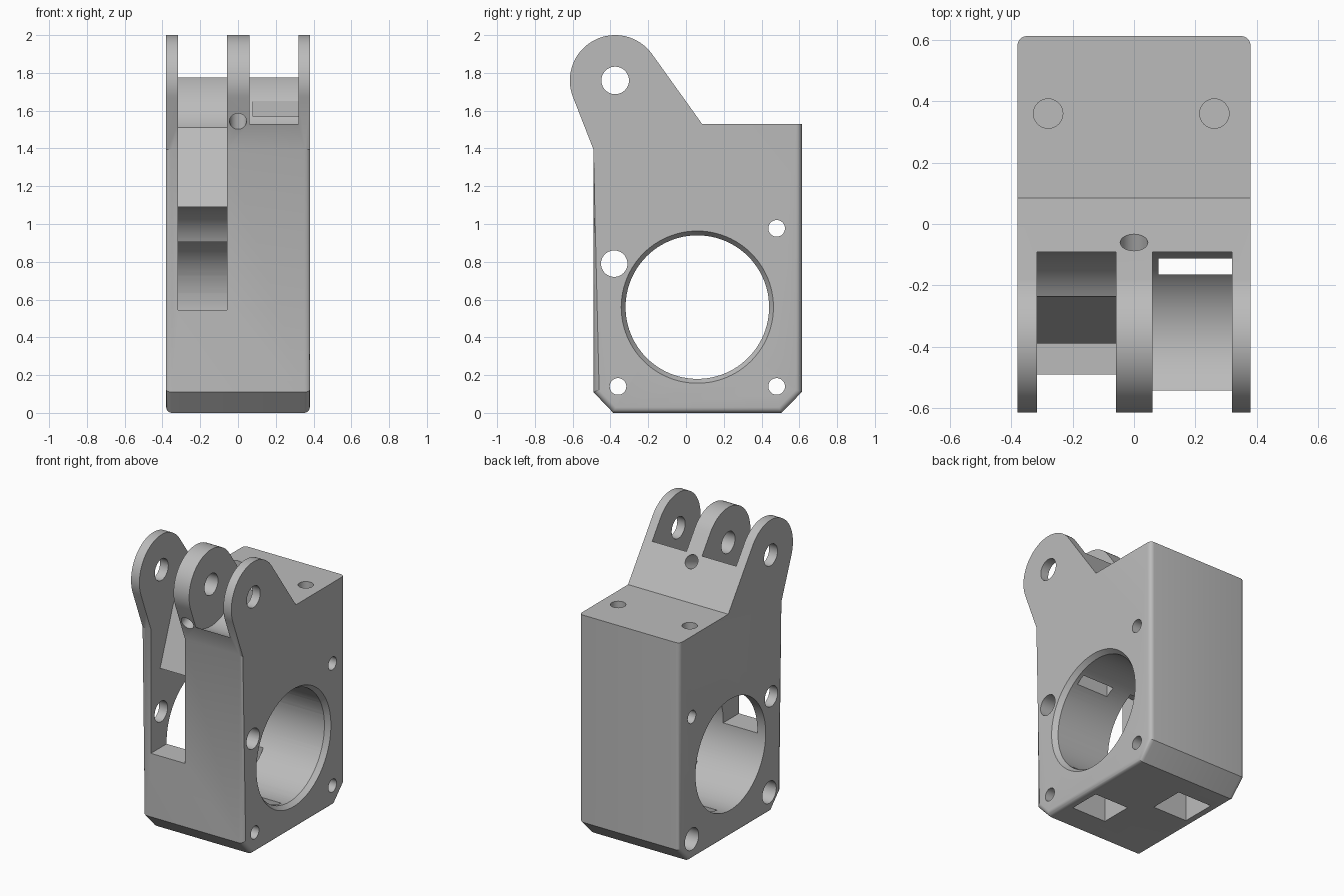
import bpy, bmesh, math
from mathutils import Vector

cube = bpy.data.objects.get("Cube")
if cube:
    bpy.data.objects.remove(cube, do_unlink=True)

grey = bpy.data.materials.new("plain grey")
grey.use_nodes = True
COLOUR = (0.5, 0.5, 0.5, 1)
grey.diffuse_color = COLOUR
grey.node_tree.nodes["Principled BSDF"].inputs["Base Color"].default_value = COLOUR

HALF = 0.38                 # half of the body width
PIVOT = (-0.375, 1.76)      # lug pivot in y, z
BORE = (0.06, 0.56)         # large bore centre in y, z
BOLT = (-0.38, 0.79)        # idler bolt in y, z
LEFT_SLOT = (0.06, 0.32)
RIGHT_SLOT = (-0.317, -0.058)


def arc(centre, r, start, end, steps):
    """Points on an arc in the y, z plane, angles in degrees."""
    angles = [math.radians(start + (end - start) * i / steps) for i in range(steps + 1)]
    return [(centre[0] + r * math.cos(a), centre[1] + r * math.sin(a)) for a in angles]


def make_object(name, bm):
    bmesh.ops.recalc_face_normals(bm, faces=bm.faces)
    mesh = bpy.data.meshes.new(name)
    bm.to_mesh(mesh)
    bm.free()
    mesh.materials.append(grey)
    obj = bpy.data.objects.new(name, mesh)
    bpy.context.collection.objects.link(obj)
    return obj


def extrude_profile(points, x0, x1):
    """Extrude a y, z profile along x."""
    bm = bmesh.new()
    face = bm.faces.new([bm.verts.new((x0, y, z)) for y, z in points])
    out = bmesh.ops.extrude_face_region(bm, geom=[face])
    moved = [v for v in out["geom"] if isinstance(v, bmesh.types.BMVert)]
    bmesh.ops.translate(bm, verts=moved, vec=(x1 - x0, 0, 0))
    return bm


# Body with lug outline
profile = [(-0.385, 0), (0.505, 0), (0.613, 0.11), (0.613, 1.53), (0.085, 1.53)]
profile += arc(PIVOT, 0.24, 35.6, 201.5, 40)
profile += [(-0.49, 1.395), (-0.49, 0.11)]
bm = extrude_profile(profile, -HALF, HALF)


def is_rounded(edge):
    a, b = (v.co for v in edge.verts)
    if abs(a.x - b.x) > 0.01:
        return False
    low = max(a.z, b.z) < 1.4
    back = min(a.y, b.y) > 0.6
    return low or back


bmesh.ops.bevel(bm, geom=[e for e in bm.edges if is_rounded(e)], offset=0.03,
                segments=5, profile=0.5, affect='EDGES')
body = make_object("extruder_body", bm)

cutters = []


def cut_profile(name, points, x0, x1):
    cutters.append(make_object(name, extrude_profile(points, x0, x1)))


def cut_disc(name, centre, r, x0=-0.5, x1=0.5, sides=40):
    points = arc(centre, r, 0, 360 - 360 / sides, sides - 1)
    cut_profile(name, points, x0, x1)


def cut_rod(name, start, end, r1, r2=None, sides=32):
    """Rod or cone between two points."""
    start, end = Vector(start), Vector(end)
    axis = end - start
    bm = bmesh.new()
    bmesh.ops.create_cone(bm, cap_ends=True, segments=sides, radius1=r1,
                          radius2=r1 if r2 is None else r2, depth=axis.length)
    turn = axis.to_track_quat('Z', 'Y').to_matrix().to_4x4()
    bmesh.ops.transform(bm, matrix=turn, verts=bm.verts)
    bmesh.ops.translate(bm, verts=bm.verts, vec=(start + end) / 2)
    cutters.append(make_object(name, bm))


def cut_box(name, x, y, z):
    cut_profile(name, [(y[0], z[0]), (y[1], z[0]), (y[1], z[1]), (y[0], z[1])], *x)


# Gaps between the lugs
cut_disc("left_lug_gap", PIVOT, 0.285, *LEFT_SLOT, sides=64)
cut_disc("right_lug_gap", PIVOT, 0.285, *RIGHT_SLOT, sides=64)

# Idler slot down the front
slot = [(-0.8, 0.545), (-0.2, 0.545), (-0.075, 0.79)]
slot += arc(BOLT, 0.3, 4, 92, 20) + [(-0.235, 1.51), (-0.3, 1.65), (-0.8, 1.65)]
cut_profile("idler_slot", slot, *RIGHT_SLOT)

# Large bore with its tapered rim
cut_disc("main_bore", BORE, 0.38, sides=96)
cut_rod("bore_rim", (HALF - 0.04, *BORE), (HALF + 0.02, *BORE), 0.375, 0.417, sides=96)

# Cross holes
cut_disc("pivot_hole", PIVOT, 0.073)
cut_disc("bolt_hole", BOLT, 0.07)
for name, y, z in (("upper_back", 0.48, 0.977), ("lower_back", 0.48, 0.14),
                   ("lower_front", -0.36, 0.14)):
    cut_disc(name + "_hole", (y, z), 0.044)
    if name.startswith("lower"):
        cut_disc(name + "_counterbore", (y, z), 0.075, -0.5, -0.22)

# Top screw holes, slanted centre hole and feed gap
for x in (-0.28, 0.262):
    cut_rod("top_screw_hole", (x, 0.36, 1.15), (x, 0.36, 1.7), 0.048)
cut_rod("slanted_hole", (0, -0.75, 1.465), (0, 0.1, 1.795), 0.045)
cut_box("feed_gap", (0.08, 0.32), (-0.165, -0.105), (0.7, 1.65))

# Windows in the underside
cut_box("front_window", (0.06, 0.32), (-0.21, 0.01), (-0.1, 0.4))
cut_box("back_window", (-0.32, -0.06), (0.12, 0.36), (-0.1, 0.4))

# Apply every cut, then drop the cutters
for cutter in cutters:
    cutter.hide_render = True
    mod = body.modifiers.new(cutter.name, 'BOOLEAN')
    mod.operation = 'DIFFERENCE'
    mod.solver = 'EXACT'
    mod.object = cutter
bpy.context.view_layer.update()
graph = bpy.context.evaluated_depsgraph_get()
result = bpy.data.meshes.new_from_object(body.evaluated_get(graph))
body.modifiers.clear()
body.data = result
for cutter in cutters:
    bpy.data.objects.remove(cutter, do_unlink=True)

bpy.ops.object.select_all(action='DESELECT')
body.select_set(True)
bpy.context.view_layer.objects.active = body
bpy.ops.object.shade_smooth_by_angle(angle=math.radians(30))
